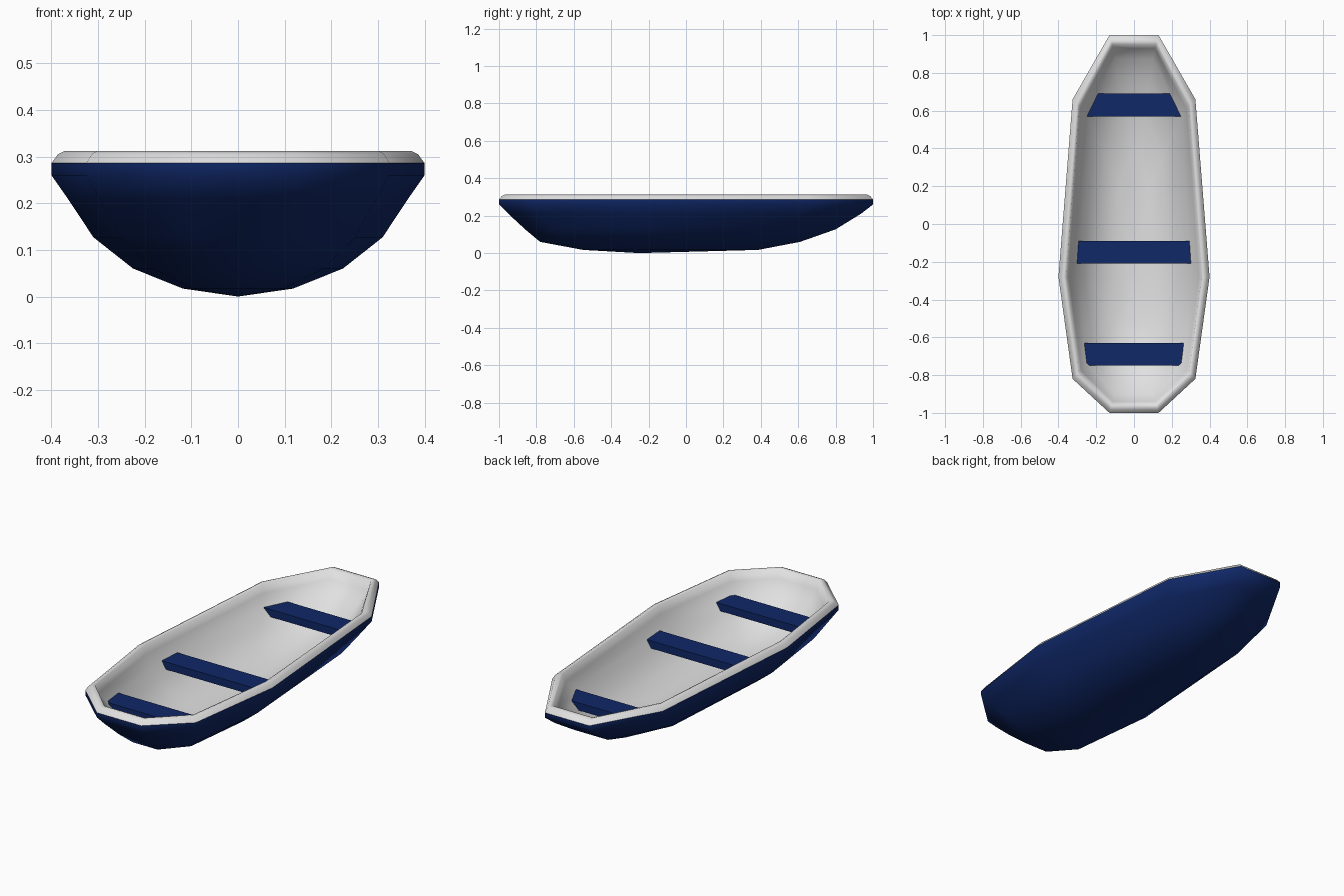
import bpy, bmesh

if "Cube" in bpy.data.objects:
    bpy.data.objects.remove(bpy.data.objects["Cube"])

def material(name, rgb):
    m = bpy.data.materials.new(name)
    m.diffuse_color = (*rgb, 1)
    m.use_nodes = True
    m.node_tree.nodes["Principled BSDF"].inputs["Base Color"].default_value = m.diffuse_color
    return m

BLUE = material("navy blue", (0.005, 0.021, 0.14))
WHITE = material("off white", (0.75, 0.75, 0.75))

# Gunwale outline: right half, bow (+y) to stern, mirrored to a ten-sided loop
HALF = [(0.13, 1.0), (0.325, 0.66), (0.40, -0.28), (0.325, -0.82), (0.13, -1.0)]
OUTLINE = HALF + [(-x, y) for x, y in reversed(HALF)]
MID = -0.28  # widest station

def finish(name, bm, mat):
    bmesh.ops.recalc_face_normals(bm, faces=bm.faces)
    me = bpy.data.meshes.new(name)
    bm.to_mesh(me)
    bm.free()
    me.materials.append(mat)
    ob = bpy.data.objects.new(name, me)
    bpy.context.collection.objects.link(ob)
    return ob

def loft(name, rings, tip_z, mat, up=False):
    """Loft scaled outlines; each ring is (half width, bow y, stern y, z)."""
    bm = bmesh.new()
    loops = []
    for hw, bow, stern, z in rings:
        loop = []
        for x, y in OUTLINE:
            d = y - MID
            s = (bow - MID) / (1 - MID) if d > 0 else (stern - MID) / (-1 - MID)
            loop.append(bm.verts.new((x * hw / 0.4, MID + d * s, z)))
        loops.append(loop)
    n = len(OUTLINE)
    for a, b in zip(loops, loops[1:]):
        for i in range(n):
            j = (i + 1) % n
            bm.faces.new((a[i], a[j], b[j], b[i]))
    tip = bm.verts.new((0, MID + 0.03, tip_z))
    for i in range(n):
        bm.faces.new((loops[-1][i], loops[-1][(i + 1) % n], tip))
    ob = finish(name, bm, mat)
    # make the normals point out of the hull, or into the cockpit
    if (ob.data.polygons[-1].normal.z > 0) != up:
        ob.data.flip_normals()
    ob.data.polygons.foreach_set("use_smooth", [True] * len(ob.data.polygons))
    return ob

# Outer hull
loft("hull", [
    (0.40, 1.0, -1.0, 0.286),
    (0.40, 1.0, -1.0, 0.26),
    (0.365, 0.935, -0.95, 0.21),
    (0.31, 0.80, -0.86, 0.127),
    (0.225, 0.61, -0.78, 0.06),
    (0.118, 0.385, -0.55, 0.017),
], 0.0, BLUE)

# Rounded rim running down into the cockpit lining
loft("rim_and_lining", [
    (0.40, 1.0, -1.0, 0.286),
    (0.386, 0.985, -0.985, 0.305),
    (0.372, 0.97, -0.97, 0.312),
    (0.358, 0.952, -0.955, 0.308),
    (0.345, 0.93, -0.94, 0.265),
    (0.305, 0.875, -0.90, 0.213),
    (0.265, 0.77, -0.83, 0.15),
    (0.19, 0.58, -0.74, 0.09),
    (0.10, 0.36, -0.52, 0.055),
], 0.045, WHITE, up=True)

# Plank seats, tapered in plan to follow the lining
def seat(name, side, z0=0.175, z1=0.215):
    bm = bmesh.new()
    plan = side + [(-x, y) for x, y in reversed(side)]
    face = bm.faces.new([bm.verts.new((x, y, z0)) for x, y in plan])
    ext = bmesh.ops.extrude_face_region(bm, geom=[face])
    for v in ext["geom"]:
        if isinstance(v, bmesh.types.BMVert):
            v.co.z = z1
    finish(name, bm, BLUE)

seat("bow_seat", [(0.255, 0.57), (0.25, 0.59), (0.19, 0.69)])
seat("middle_seat", [(0.308, -0.21), (0.302, -0.09)])
seat("stern_seat", [(0.235, -0.75), (0.255, -0.73), (0.27, -0.63)])
